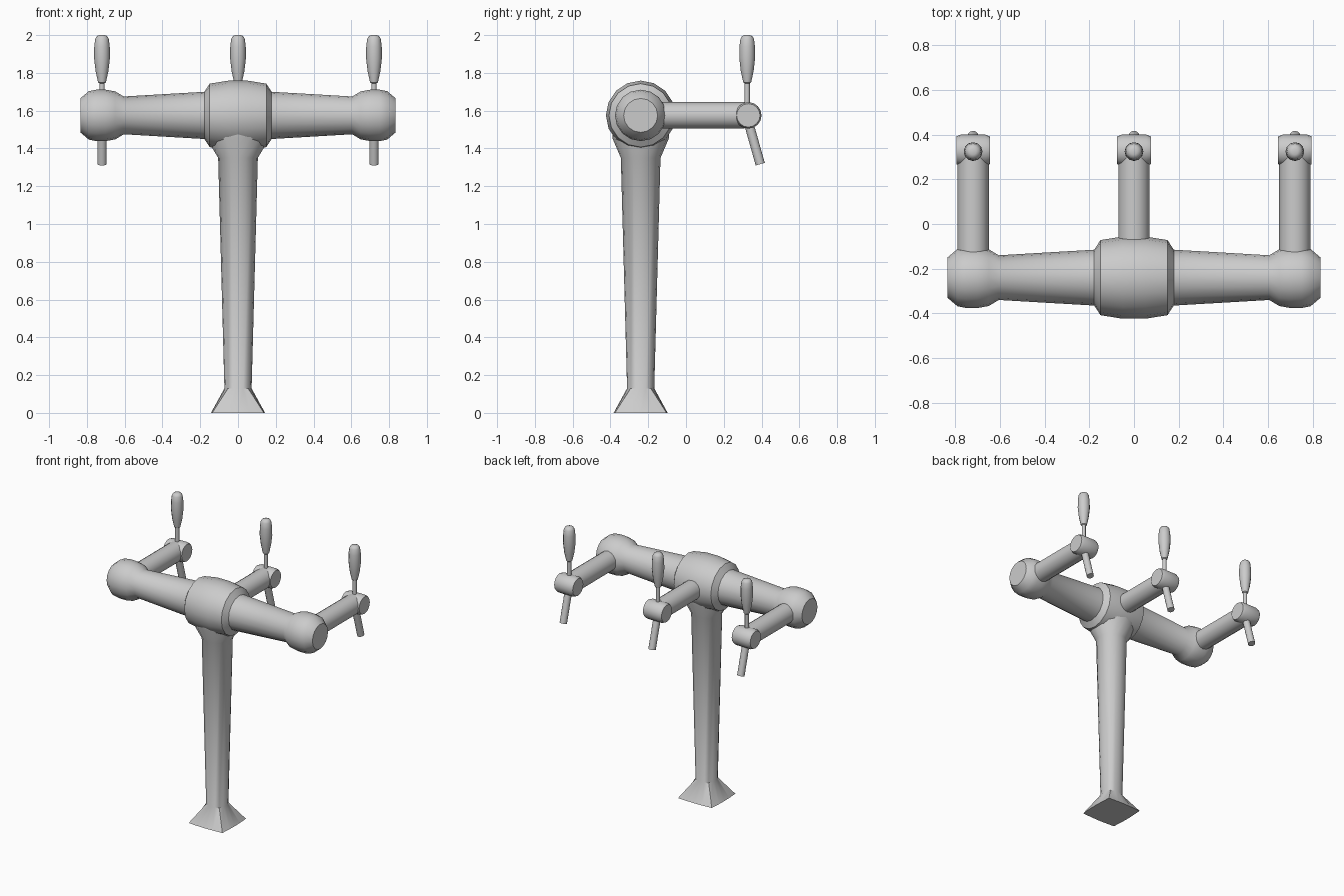
import bpy, bmesh, math
from mathutils import Vector

if "Cube" in bpy.data.objects:
    bpy.data.objects.remove(bpy.data.objects["Cube"])

Z0, Y0, YK = 1.575, -0.24, 0.33   # bar height, column depth, tap depth


def loft(name, a, b, rings, n=16, angle=40):
    """Skin rings (distance, radius_u, radius_v, squareness) along the line a -> b."""
    a, b = Vector(a), Vector(b)
    d = (b - a).normalized()
    u = Vector((1, 0, 0)) if abs(d.x) < 0.9 else Vector((0, 1, 0))
    v = d.cross(u)
    bm = bmesh.new()
    loops = []
    for t, ru, rv, sq in rings:
        loop = []
        for i in range(n):
            w = 2 * math.pi * i / n
            c, s = math.cos(w), math.sin(w)
            k = 1 + sq * (1 / max(abs(c), abs(s)) - 1)
            loop.append(bm.verts.new(a + d * t + u * c * ru * k + v * s * rv * k))
        loops.append(loop)
    for p, q in zip(loops, loops[1:]):
        for i in range(n):
            j = (i + 1) % n
            bm.faces.new((p[i], p[j], q[j], q[i]))
    bm.faces.new(loops[0])
    bm.faces.new(loops[-1])
    bmesh.ops.recalc_face_normals(bm, faces=bm.faces)
    me = bpy.data.meshes.new(name)
    bm.to_mesh(me)
    bm.free()
    ob = bpy.data.objects.new(name, me)
    bpy.context.collection.objects.link(ob)
    bpy.ops.object.select_all(action='DESELECT')
    ob.select_set(True)
    bpy.context.view_layer.objects.active = ob
    bpy.ops.object.shade_smooth_by_angle(angle=math.radians(angle))
    return ob


def lathe(name, a, b, profile, n=16, angle=40):
    return loft(name, a, b, [(t, r, r, 0) for t, r in profile], n, angle)


# Column: squarish foot, tapering shaft, flared neck under the hub
loft("column", (0, Y0, 0), (0, Y0, 2), [
    (0, 0.143, 0.143, 0.85), (0.13, 0.072, 0.072, 0.1), (1.35, 0.105, 0.105, 0),
    (1.455, 0.168, 0.15, 0), (1.52, 0.168, 0.15, 0)])

# Horizontal bar with rounded ends and a central hub (mirrored profile)
half = [(0.05, 0.184), (0.15, 0.168), (0.178, 0.125), (0.605, 0.1), (0.65, 0.127),
        (0.70, 0.136), (0.75, 0.136), (0.79, 0.128), (0.835, 0.09)]
lathe("cross_bar", (0, Y0, Z0), (1, Y0, Z0),
      [(-x, r) for x, r in reversed(half)] + half)

for label, x in (("left", -0.72), ("middle", 0), ("right", 0.72)):
    # Arm reaching back to the tap
    lathe(label + "_arm", (x, Y0, Z0), (x, YK, Z0), [(0, 0.07), (0.55, 0.07)])
    # Barrel-shaped valve body
    lathe(label + "_valve", (x - 0.075, YK, Z0), (x + 0.075, YK, Z0),
          [(0, 0.062), (0.02, 0.07), (0.13, 0.07), (0.15, 0.062)])
    # Slanted spout
    lathe(label + "_spout", (x, YK, 1.54), (x, 0.393, 1.317),
          [(0, 0.025), (0.232, 0.025)], 12)
    # Handle: thin stem and swelling grip
    lathe(label + "_handle", (x, YK - 0.006, 1.6), (x, YK - 0.006, 2.0),
          [(0, 0.014), (0.145, 0.014), (0.15, 0.021), (0.21, 0.034), (0.28, 0.042),
           (0.34, 0.041), (0.38, 0.036), (0.395, 0.027), (0.40, 0.014)], 12)
